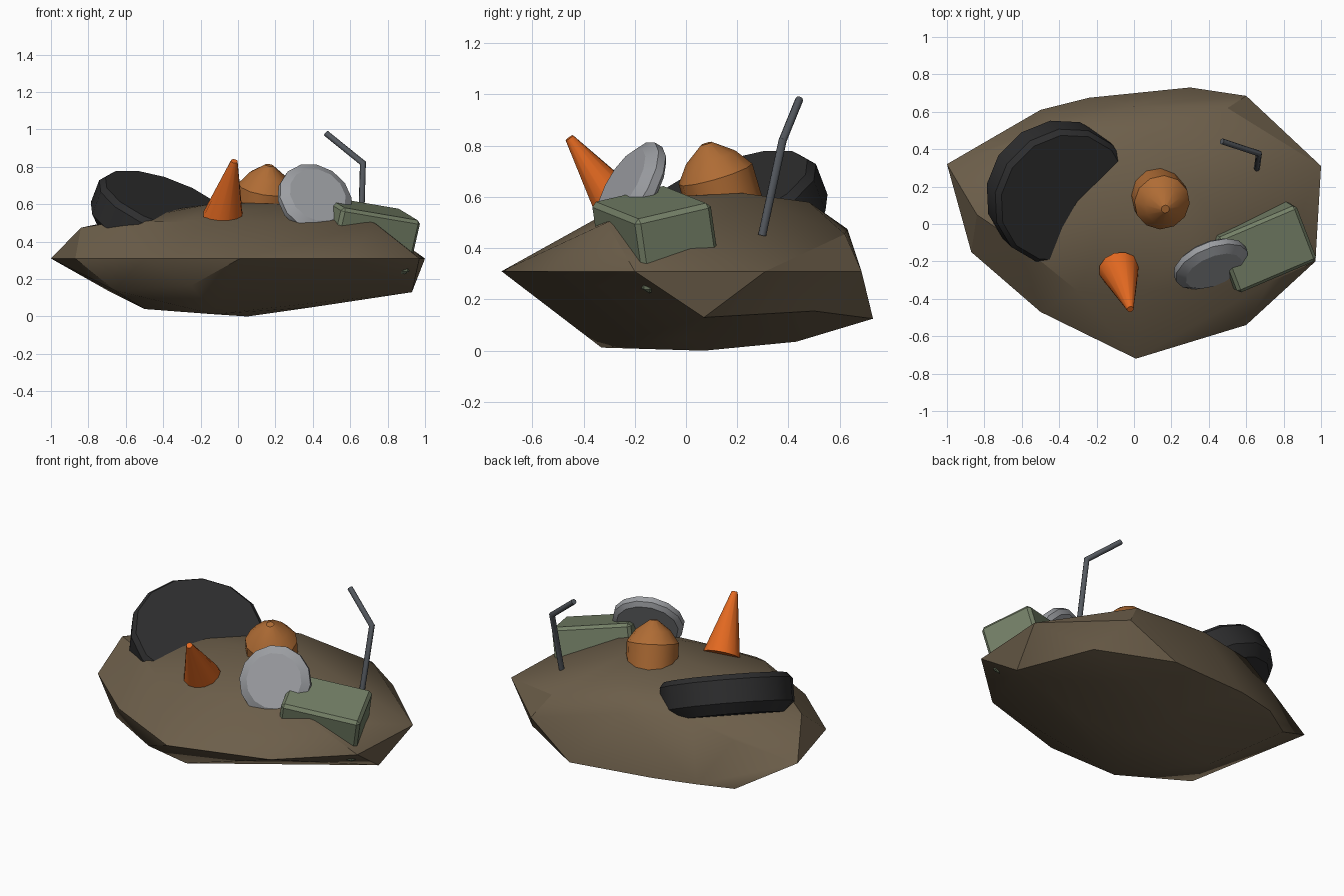
import bpy, bmesh, math
from mathutils import Vector, Matrix

if "Cube" in bpy.data.objects:
    bpy.data.objects.remove(bpy.data.objects["Cube"])


def material(name, rgb):
    m = bpy.data.materials.new(name)
    m.diffuse_color = (*rgb, 1)
    m.use_nodes = True
    m.node_tree.nodes["Principled BSDF"].inputs["Base Color"].default_value = m.diffuse_color
    return m


DIRT = material("dirt_brown", (0.150, 0.112, 0.068))
RUBBER = material("rubber_black", (0.026, 0.026, 0.027))
ORANGE = material("cone_orange", (0.76, 0.14, 0.015))
RUST = material("rust_copper", (0.43, 0.15, 0.035))
STEEL = material("steel_grey", (0.33, 0.34, 0.36))
GREEN = material("faded_green", (0.175, 0.215, 0.135))
PIPE = material("dark_pipe_grey", (0.09, 0.10, 0.115))


def finish(bm, name, mat, angle=30):
    bmesh.ops.recalc_face_normals(bm, faces=bm.faces)
    me = bpy.data.meshes.new(name)
    bm.to_mesh(me)
    bm.free()
    ob = bpy.data.objects.new(name, me)
    bpy.context.collection.objects.link(ob)
    me.materials.append(mat)
    bpy.ops.object.select_all(action='DESELECT')
    ob.select_set(True)
    bpy.context.view_layer.objects.active = ob
    bpy.ops.object.shade_smooth_by_angle(angle=math.radians(angle))
    return ob


def lathe(name, mat, profile, sides, centre, axis, angle=31):
    """Capped turned shape: (radius, height) profile spun about an axis."""
    bm = bmesh.new()
    rings = []
    for r, h in profile:
        rings.append([bm.verts.new((r * math.cos(2 * math.pi * i / sides),
                                    r * math.sin(2 * math.pi * i / sides), h))
                      for i in range(sides)])
    for a, b in zip(rings, rings[1:]):
        for i in range(sides):
            j = (i + 1) % sides
            bm.faces.new((a[i], a[j], b[j], b[i]))
    bm.faces.new(rings[0])
    bm.faces.new(rings[-1])
    rot = Vector(axis).normalized().to_track_quat('Z', 'Y').to_matrix().to_4x4()
    bm.transform(Matrix.Translation(centre) @ rot)
    return finish(bm, name, mat, angle)


# Dirt mound: hull over a flat rim, an underside and a rounded top
rim = [(-1, .32), (.6, .685), (1, .31), (.97, -.2),
       (.6, -.54), (.01, -.72), (-.5, -.47), (-.87, -.15)]
under = [(.93, .07, .13), (.72, .5, .155), (.3, .73, .125), (-.24, .675, .15),
         (-.5, .61, .155), (-.69, .5, .135), (-.66, -.27, .14), (-.25, -.53, .165),
         (-.13, -.33, .012), (.05, .07, 0), (-.5, .08, .04), (.4, 0, .05), (0, .43, .035)]
top = [(-.84, .05, .475), (-.65, .45, .41), (-.4, .52, .5), (0, .63, .475),
       (.5, .62, .455), (.73, -.31, .5), (.05, -.36, .51), (-.3, -.36, .505),
       (-.62, -.1, .51), (-.1, .08, .61), (.28, .22, .615), (.3, -.1, .6),
       (-.45, .15, .555), (.1, .48, .58)]
bm = bmesh.new()
for p in [(x, y, .31) for x, y in rim] + under + top:
    bm.verts.new(p)
hull = bmesh.ops.convex_hull(bm, input=bm.verts)
loose = {g for g in hull["geom_interior"] + hull["geom_unused"]
         if isinstance(g, bmesh.types.BMVert)}
bmesh.ops.delete(bm, geom=list(loose), context='VERTS')
finish(bm, "dirt_mound", DIRT, 30)

# Half-buried tyre
lathe("tyre", RUBBER, [(.33, -.12), (.385, -.06), (.385, .075), (.36, .105)], 14,
      (-.41, .175, .52), (.335, -.335, .88))

# Leaning marker cone
lathe("marker_cone", ORANGE, [(.11, 0), (.018, .375)], 12,
      (-.08, -.24, .53), (.06, -.215, .30))

# Rusty drum with a blunt conical cap
lathe("rusty_drum", RUST, [(.15, -.22), (.15, 0), (.10, .068), (.022, .125)], 12,
      (.15, .115, .69), (.14, -.28, .95), 34)

# Wheel cover leaning on the box
lathe("wheel_cover", STEEL, [(.18, -.045), (.207, -.025), (.207, .01), (.16, .04)], 14,
      (.413, -.22, .63), (.34, -.81, .48))

# Tilted green crate, one lower corner poking out of the mound
u = Vector((.40, .17, -.068)).normalized()
n = Vector((.223, -.139, .966)).normalized()
v = n.cross(u).normalized()
n = u.cross(v)
bm = bmesh.new()
bmesh.ops.create_cube(bm, size=1)
bm.transform(Matrix.Diagonal((.465, .325, .30, 1)))
bmesh.ops.bevel(bm, geom=bm.edges[:], offset=.018, segments=1, affect='EDGES')
basis = Matrix((u, v, n)).transposed().to_4x4()
bm.transform(Matrix.Translation((.681, -.116, .434)) @ basis)
finish(bm, "green_crate", GREEN)

# Bent pipe: thin tubes mitred at the elbow
path = [Vector(p) for p in ((.657, .297, .45), (.668, .377, .82), (.47, .442, .98))]
SIDES, RADIUS = 8, .016
d1, d2 = (path[1] - path[0]).normalized(), (path[2] - path[1]).normalized()
mitre = (d1 + d2).normalized()
bend = d1.cross(d2).normalized()
bm = bmesh.new()
rings = []
for p, d, stretch in ((path[0], d1, 1), (path[1], mitre, 1 / d1.dot(mitre)), (path[2], d2, 1)):
    side = bend.cross(d) * stretch
    rings.append([bm.verts.new(p + RADIUS * (math.cos(a) * bend + math.sin(a) * side))
                  for a in (2 * math.pi * i / SIDES for i in range(SIDES))])
for a, b in zip(rings, rings[1:]):
    for i in range(SIDES):
        j = (i + 1) % SIDES
        bm.faces.new((a[i], a[j], b[j], b[i]))
bm.faces.new(rings[0])
bm.faces.new(rings[-1])
finish(bm, "bent_pipe", PIPE, 46)
